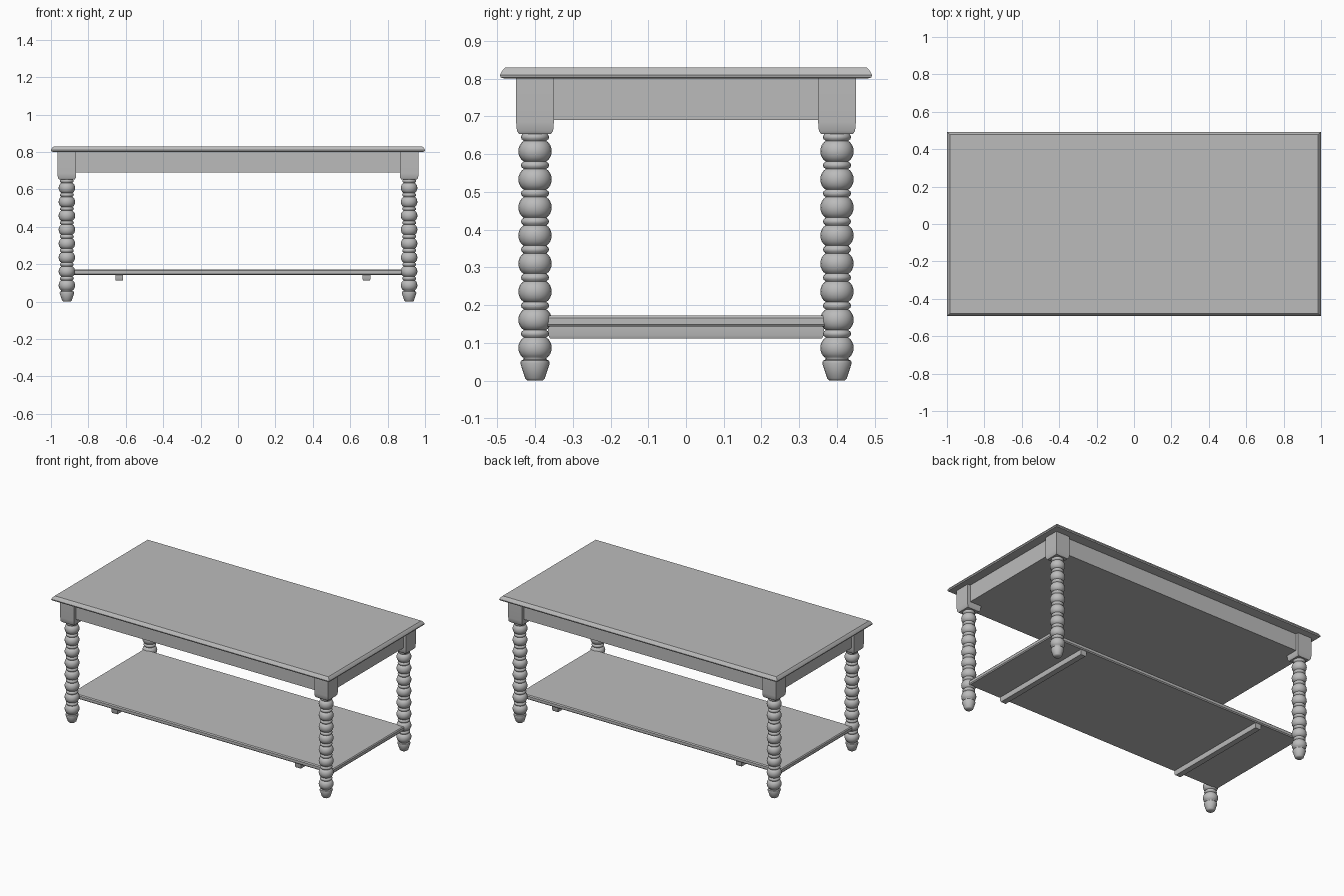
import bpy
import bmesh
from math import cos, sin, pi, radians
from mathutils import Matrix

cube = bpy.data.objects.get("Cube")
if cube:
    bpy.data.objects.remove(cube, do_unlink=True)

grey = bpy.data.materials.new("plain_grey")
grey.use_nodes = True
GREY = (0.5, 0.5, 0.5, 1)
grey.diffuse_color = GREY
grey.node_tree.nodes["Principled BSDF"].inputs["Base Color"].default_value = GREY


def finish(name, bm, angle=35):
    bmesh.ops.recalc_face_normals(bm, faces=bm.faces[:])
    mesh = bpy.data.meshes.new(name)
    bm.to_mesh(mesh)
    bm.free()
    mesh.materials.append(grey)
    obj = bpy.data.objects.new(name, mesh)
    bpy.context.collection.objects.link(obj)
    bpy.ops.object.select_all(action="DESELECT")
    obj.select_set(True)
    bpy.context.view_layer.objects.active = obj
    bpy.ops.object.shade_smooth_by_angle(angle=radians(angle))
    return obj


def stack(name, rings, x=0, y=0):
    """Rectangular solid lofted through (half width, half depth, z) rings."""
    bm = bmesh.new()
    loops = [[bm.verts.new((x + sx * w, y + sy * d, z))
              for sx, sy in ((-1, -1), (1, -1), (1, 1), (-1, 1))] for w, d, z in rings]
    for a, b in zip(loops, loops[1:]):
        for i in range(4):
            j = (i + 1) % 4
            bm.faces.new((a[i], a[j], b[j], b[i]))
    bm.faces.new(loops[0])
    bm.faces.new(loops[-1])
    return finish(name, bm)


def turned(name, profile, x, y, sides=20):
    """Solid of revolution from a (radius, z) profile."""
    bm = bmesh.new()
    verts = [bm.verts.new((r, 0, z)) for r, z in profile]
    edges = [bm.edges.new(pair) for pair in zip(verts, verts[1:])]
    bmesh.ops.spin(bm, geom=verts + edges, cent=(0, 0, 0), axis=(0, 0, 1),
                   angle=2 * pi, steps=sides, use_merge=True)
    bmesh.ops.remove_doubles(bm, verts=bm.verts[:], dist=0.0001)
    bmesh.ops.transform(bm, matrix=Matrix.Translation((x, y, 0)), verts=bm.verts[:])
    return finish(name, bm, 50)


# Table top with a sloping edge, and the apron box under it
stack("table_top", [(0.985, 0.478, 0.80), (0.998, 0.491, 0.803), (1.0, 0.493, 0.81),
                    (0.994, 0.486, 0.822), (0.985, 0.478, 0.83)])
stack("apron", [(0.945, 0.43, 0.69), (0.945, 0.43, 0.802)])

# Lower shelf with softened edges, on two battens
stack("lower_shelf", [(0.935, 0.368, 0.143), (0.94, 0.374, 0.149),
                      (0.94, 0.374, 0.166), (0.935, 0.368, 0.172)])
for name, x in (("right_batten", -0.635), ("left_batten", 0.687)):
    stack(name, [(0.018, 0.36, 0.112), (0.021, 0.365, 0.12), (0.021, 0.365, 0.145)], x)

# Leg profile: tapered foot, then a row of beads parted by thin rings
PITCH = 0.0744
profile = [(0, 0), (0.02, 0), (0.026, 0.006), (0.039, 0.046), (0.037, 0.053), (0.03, 0.056)]
for n in range(8):
    middle = 0.087 + n * PITCH
    for t in range(-4, 5):
        a = t / 4 * radians(68)
        profile.append((0.022 + 0.022 * cos(a), middle + 0.029 * sin(a)))
    ring = middle + PITCH / 2
    profile += [(0.031, ring - 0.009), (0.036, ring - 0.005),
                (0.037, ring), (0.036, ring + 0.005), (0.031, ring + 0.009)]
profile += [(0.031, 0.67), (0, 0.67)]

# Four turned legs with square blocks at the top
for side, x in (("right", -0.915), ("left", 0.915)):
    for end, y in (("front", -0.4), ("back", 0.4)):
        turned(f"{end}_{side}_leg", profile, x, y)
        stack(f"{end}_{side}_leg_block",
              [(0.042, 0.042, 0.653), (0.048, 0.048, 0.662),
               (0.05, 0.05, 0.685), (0.05, 0.05, 0.802)], x, y)
